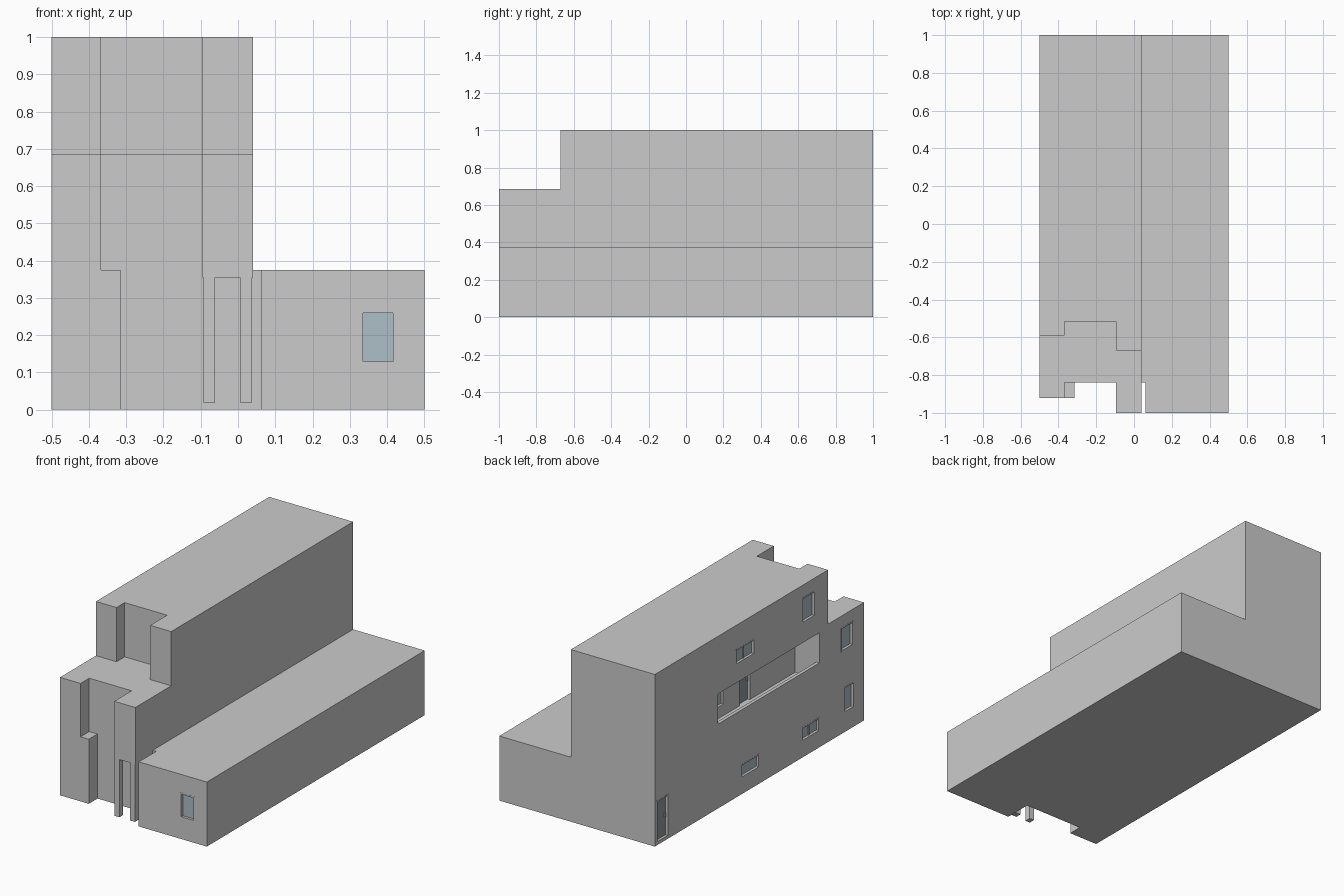
import bpy, bmesh

if "Cube" in bpy.data.objects:
    bpy.data.objects.remove(bpy.data.objects["Cube"])

glass_mat = bpy.data.materials.new("window_glass")
glass_mat.diffuse_color = (0.42, 0.52, 0.58, 1)
glass_mat.use_nodes = True
glass_mat.node_tree.nodes["Principled BSDF"].inputs["Base Color"].default_value = glass_mat.diffuse_color
door_mat = bpy.data.materials.new("door_grey")
door_mat.diffuse_color = (0.3, 0.33, 0.35, 1)
door_mat.use_nodes = True
door_mat.node_tree.nodes["Principled BSDF"].inputs["Base Color"].default_value = door_mat.diffuse_color


def finish(name, bm, mat=None):
    bmesh.ops.recalc_face_normals(bm, faces=bm.faces)
    mesh = bpy.data.meshes.new(name)
    bm.to_mesh(mesh)
    bm.free()
    obj = bpy.data.objects.new(name, mesh)
    bpy.context.collection.objects.link(obj)
    if mat:
        mesh.materials.append(mat)
    return obj


def prism(name, outline, z0, z1):
    """Extrude a plan outline between two heights."""
    bm = bmesh.new()
    face = bm.faces.new([bm.verts.new((x, y, z0)) for x, y in outline])
    top = bmesh.ops.extrude_face_region(bm, geom=[face])["geom"]
    for v in top:
        if isinstance(v, bmesh.types.BMVert):
            v.co.z = z1
    return finish(name, bm)


def boxes(name, pairs, mat=None):
    """One object made of boxes, each given by two opposite corners."""
    bm = bmesh.new()
    for a, b in pairs:
        for v in bmesh.ops.create_cube(bm, size=1)["verts"]:
            v.co = [(p + q) / 2 + c * abs(q - p) for p, q, c in zip(a, b, v.co)]
    return finish(name, bm, mat)


def cut(obj, a, b):
    """Subtract a box and bake the result."""
    cutter = boxes("cutter", [(a, b)])
    cutter.hide_render = True
    mod = obj.modifiers.new("opening", 'BOOLEAN')
    mod.object, mod.operation, mod.solver = cutter, 'DIFFERENCE', 'EXACT'
    bpy.context.view_layer.update()
    deps = bpy.context.evaluated_depsgraph_get()
    mesh = bpy.data.meshes.new_from_object(obj.evaluated_get(deps))
    obj.modifiers.clear()
    obj.data = mesh
    bpy.data.objects.remove(cutter)


def left(x):
    return lambda u, d, z: (x + d, u, z)


def front(y):
    return lambda u, d, z: (u, y + d, z)


def opening(name, wall, at, u0, u1, z0, z1, mullion=False, door=False):
    """Recess in a wall filled with a frame and a pane or a door leaf."""
    cut(wall, at(u0, -0.03, z0), at(u1, 0.025, z1))
    f = 0.008
    frame = [(at(u0, -0.001, z0), at(u0 + f, 0.02, z1)),
             (at(u1 - f, -0.001, z0), at(u1, 0.02, z1)),
             (at(u0 + f, -0.001, z1 - f), at(u1 - f, 0.02, z1))]
    if not door:
        frame.append((at(u0 + f, -0.001, z0), at(u1 - f, 0.02, z0 + f)))
    if mullion:
        m = (u0 + u1) / 2
        frame.append((at(m - f / 2, 0.008, z0 + f), at(m + f / 2, 0.02, z1 - f)))
    boxes(name + "_frame", frame)
    boxes(name + ("_leaf" if door else "_glass"),
          [(at(u0 + f, 0.014, z0), at(u1 - f, 0.024, z1 - f))],
          door_mat if door else glass_mat)
    if door:
        boxes(name + "_handle", [(at(u0 + 0.016, 0.006, z0 + 0.11),
                                  at(u0 + 0.022, 0.014, z0 + 0.135))])


# Storeys
ground = prism("ground_floor", [(-0.5, 1), (-0.5, -0.92), (-0.315, -0.92),
               (-0.315, -0.84), (0.062, -0.84), (0.062, -1), (0.5, -1), (0.5, 1)], 0, 0.375)
middle = prism("middle_floor", [(-0.5, 1), (-0.5, -0.92), (-0.368, -0.92),
               (-0.368, -0.84), (-0.095, -0.84), (-0.095, -1), (0.04, -1), (0.04, 1)], 0.375, 0.685)
upper = prism("upper_floor", [(-0.5, 1), (-0.5, -0.59), (-0.368, -0.59),
              (-0.368, -0.515), (-0.095, -0.515), (-0.095, -0.67), (0.04, -0.67), (0.04, 1)], 0.685, 1)

# Porch: overhang slab and two posts
boxes("porch_slab", [((-0.095, -1, 0.355), (0.04, -0.84, 0.375))])
boxes("porch_posts", [((x0, -1, 0.02), (x1, -0.965, 0.355))
                      for x0, x1 in ((-0.092, -0.062), (0.005, 0.038))])

# Recessed balcony with parapet
cut(middle, (-0.55, -0.51, 0.395), (-0.345, 0.42, 0.665))
boxes("balcony_parapet", [((-0.5, -0.51, 0.395), (-0.48, 0.42, 0.49))])

# Windows and doors
side, inner = left(-0.5), left(-0.345)
opening("entrance_window", ground, front(-1), 0.328, 0.424, 0.122, 0.268)
opening("ground_window_wide_a", ground, side, 0.04, 0.21, 0.092, 0.175)
opening("ground_window_wide_b", ground, side, -0.51, -0.346, 0.092, 0.175, mullion=True)
opening("ground_window_tall", ground, side, -0.83, -0.735, 0.11, 0.263)
opening("ground_door", ground, side, 0.875, 0.985, 0.02, 0.26, door=True)
opening("middle_window_tall", middle, side, -0.82, -0.71, 0.475, 0.617)
opening("upper_window_wide", upper, side, 0.085, 0.26, 0.768, 0.86, mullion=True)
opening("upper_window_tall", upper, side, -0.47, -0.35, 0.777, 0.927)
opening("balcony_door", middle, inner, -0.1, 0.01, 0.395, 0.635, door=True)
opening("balcony_window", middle, inner, 0.145, 0.26, 0.455, 0.61)
